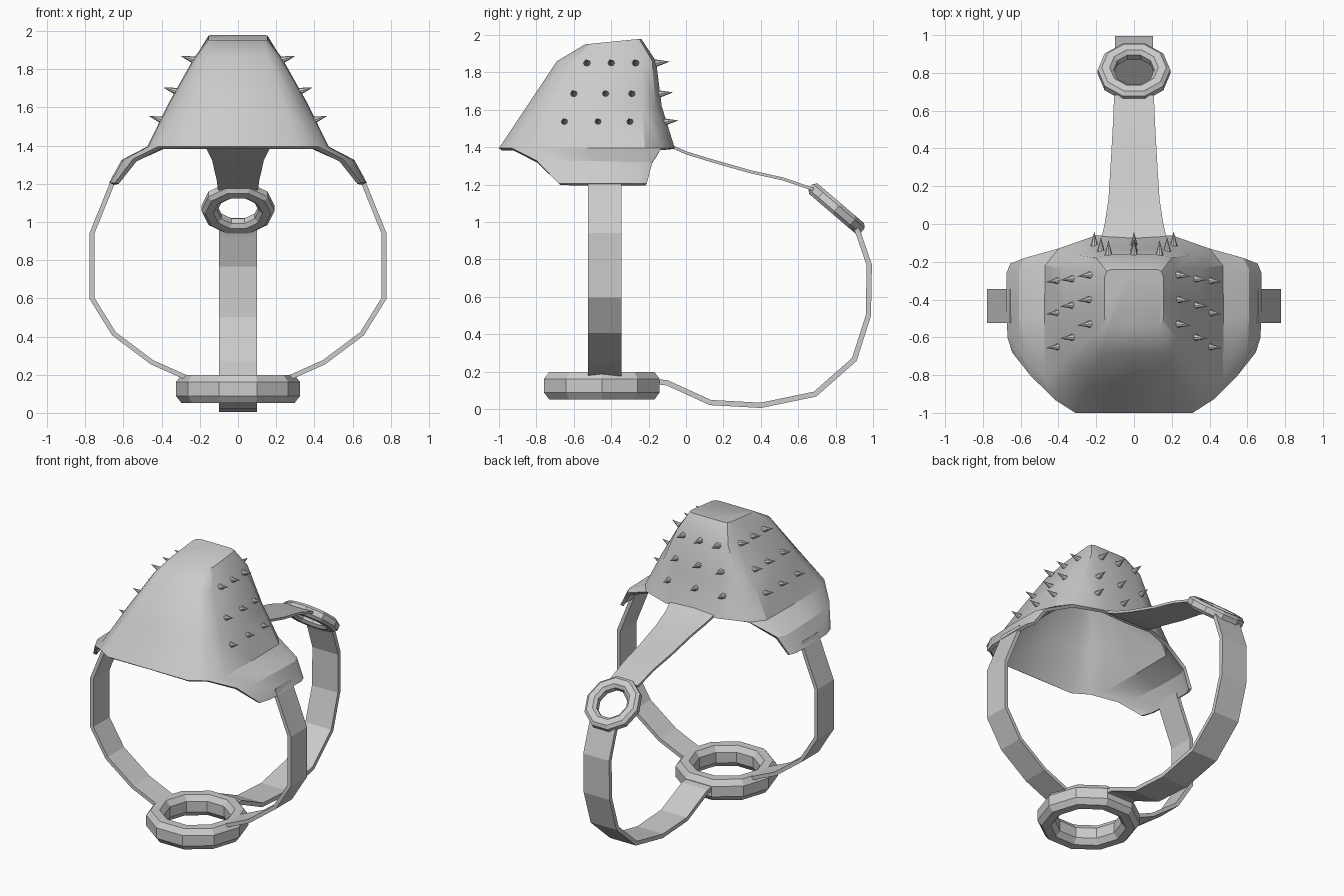
import bpy, bmesh, math
from mathutils import Vector

if "Cube" in bpy.data.objects:
    bpy.data.objects.remove(bpy.data.objects["Cube"])


def make(name, bm, smooth=None, thick=0, offset=0, mirror=False):
    me = bpy.data.meshes.new(name)
    bm.to_mesh(me)
    bm.free()
    ob = bpy.data.objects.new(name, me)
    bpy.context.collection.objects.link(ob)
    if mirror:
        ob.modifiers.new("mirror", 'MIRROR').use_clip = True
    if thick:
        m = ob.modifiers.new("thick", 'SOLIDIFY')
        m.thickness, m.offset, m.use_even_offset = thick, offset, True
    bpy.ops.object.select_all(action='DESELECT')
    ob.select_set(True)
    bpy.context.view_layer.objects.active = ob
    bpy.ops.object.convert(target='MESH')
    if smooth:
        bpy.ops.object.shade_smooth_by_angle(angle=math.radians(smooth))
    return ob


def strap(name, path, widths, axis, thick, smooth=None, mirror=False):
    """Ribbon along path, half widths measured along axis."""
    bm = bmesh.new()
    axis = Vector(axis)
    pairs = [(bm.verts.new(Vector(p) - axis * w), bm.verts.new(Vector(p) + axis * w))
             for p, w in zip(path, widths)]
    for (a, b), (c, d) in zip(pairs, pairs[1:]):
        bm.faces.new((a, b, d, c))
    make(name, bm, smooth, thick, 0, mirror)


def ring(name, centre, tilt, radius, half_w, half_h, sides=10):
    """Faceted ring with an eight-sided section."""
    bm = bmesh.new()
    k = 0.5
    sec = [(1, -k), (1, k), (k, 1), (-k, 1), (-1, k), (-1, -k), (-k, -1), (k, -1)]
    loops = []
    for i in range(sides):
        a = 2 * math.pi * i / sides
        loops.append([bm.verts.new(((radius + u * half_w) * math.cos(a),
                                    (radius + u * half_w) * math.sin(a), v * half_h)) for u, v in sec])
    for i in range(sides):
        p, q = loops[i], loops[(i + 1) % sides]
        for j in range(8):
            n = (j + 1) % 8
            bm.faces.new((p[j], q[j], q[n], p[n]))
    ob = make(name, bm)
    ob.location = centre
    ob.rotation_euler.x = math.radians(tilt)


def spike(name, base, direction, length=0.08, radius=0.021):
    bm = bmesh.new()
    bmesh.ops.create_cone(bm, cap_ends=True, segments=8, radius1=radius, radius2=0, depth=length)
    ob = make(name, bm, 40)
    d = Vector(direction).normalized()
    ob.location = Vector(base) + d * (length / 2 - 0.01)
    ob.rotation_euler = d.to_track_quat('Z', 'Y').to_euler()


# Hood shell: right half as rows running from front centre to back centre
top = [(0, -.54), (.13, -.54), (.145, -.53), (.155, -.5), (.155, -.4),
       (.155, -.28), (.145, -.25), (.12, -.24), (0, -.24)]
rows = [[(x, y, 1.98 + (y + .24) * .1) for x, y in top]]
for z, pts in (
    (1.86, [(0, -.69), (.16, -.69), (.2, -.66), (.225, -.6), (.23, -.41),
            (.225, -.24), (.2, -.18), (.13, -.16), (0, -.16)]),
    (1.62, [(0, -.85), (.24, -.85), (.31, -.79), (.36, -.71), (.365, -.47),
            (.36, -.235), (.3, -.165), (.18, -.13), (0, -.135)]),
    (1.395, [(0, -1), (.31, -1), (.42, -.93), (.47, -.83), (.475, -.52),
             (.47, -.22), (.4, -.13), (.2, -.06), (0, -.07)])):
    rows.append([(x, y, z) for x, y in pts])
bm = bmesh.new()
grid = [[bm.verts.new(p) for p in r] for r in rows]
bm.faces.new(grid[0])
for r, s in zip(grid, grid[1:]):
    for j in range(8):
        bm.faces.new((r[j], s[j], s[j + 1], r[j + 1]))
# Cheek flap hanging from the side of the shell
flap = [grid[3][2:7]]
for pts in ([(.55, -.80, 1.33), (.6, -.7, 1.325), (.61, -.47, 1.325), (.61, -.24, 1.32), (.58, -.18, 1.32)],
            [(.645, -.68, 1.205), (.67, -.6, 1.205), (.675, -.43, 1.205), (.675, -.26, 1.205), (.655, -.21, 1.205)]):
    flap.append([bm.verts.new(p) for p in pts])
for r, s in zip(flap, flap[1:]):
    for j in range(4):
        bm.faces.new((r[j], s[j], s[j + 1], r[j + 1]))
make("hood_shell", bm, 32, 0.022, -1, True)

# Spikes: three rows on each side and on the back
for z, sx, ys, by, bx in ((1.85, .235, (-.53, -.40, -.27), -.155, .135),
                          (1.685, .325, (-.60, -.43, -.29), -.138, .175),
                          (1.535, .40, (-.65, -.47, -.30), -.11, .21)):
    for y in ys:
        for s in (-1, 1):
            spike("side_spike", (s * sx, y, z), (s, -.1, .3))
    for x in (-bx, 0, bx):
        spike("back_spike", (x, by, z), (0, 1, .12))

# Side straps from the flaps to the lower ring
side = [(.645, 1.24), (.66, 1.2), (.765, .94), (.765, .6), (.65, .415), (.45, .265), (.27, .185), (.23, .17)]
strap("side_straps", [(x, -.435, z) for x, z in side], [.09] * len(side), (0, 1, 0), .025, mirror=True)

# Back straps, above and below the rear ring
upper = [(-.09, 1.41), (.0, 1.37), (.13, 1.33), (.34, 1.27), (.52, 1.23), (.68, 1.175)]
strap("upper_back_strap", [(0, y, z) for y, z in upper], [.175, .155, .135, .122, .112, .105],
      (1, 0, 0), .016, 35)
lower = [(.905, .98), (.925, .93), (.98, .77), (.975, .5), (.9, .265), (.69, .08),
         (.4, .02), (.13, .035), (-.1, .14), (-.19, .15)]
strap("lower_back_strap", [(0, y, z) for y, z in lower], [.1] * len(lower), (1, 0, 0), .028)

# Connecting rings
ring("lower_ring", (0, -.45, .125), 0, .268, .057, .073)
ring("rear_ring", (0, .805, 1.072), -40.5, .15, .042, .036)
